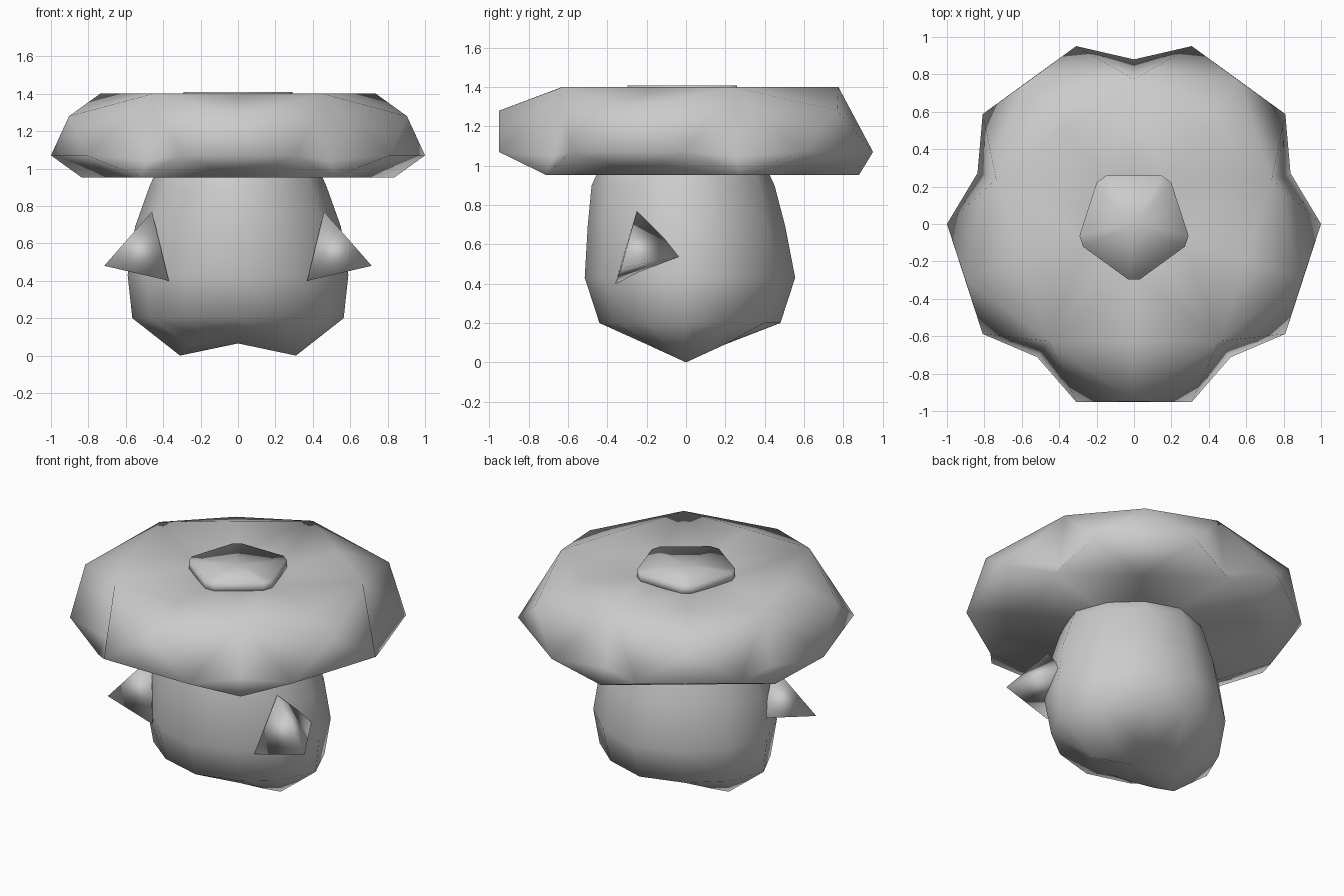
import bpy, bmesh
from math import radians, sin, cos, tau

cube = bpy.data.objects.get("Cube")
if cube:
    bpy.data.objects.remove(cube)

# One plain clay colour
clay = bpy.data.materials.new("clay grey")
clay.use_nodes = True
clay.diffuse_color = (0.6, 0.6, 0.6, 1)
clay.node_tree.nodes["Principled BSDF"].inputs["Base Color"].default_value = (0.6, 0.6, 0.6, 1)


def finish(name, bm):
    bmesh.ops.recalc_face_normals(bm, faces=bm.faces)
    mesh = bpy.data.meshes.new(name)
    bm.to_mesh(mesh)
    bm.free()
    mesh.materials.append(clay)
    mesh.shade_smooth()
    obj = bpy.data.objects.new(name, mesh)
    bpy.context.collection.objects.link(obj)


def loft(bm, rings, top, bottom):
    """Bridge rings of points and close each end with a fan to a centre point."""
    loops = [[bm.verts.new(p) for p in ring] for ring in rings]
    n = len(loops[0])
    for a, b in zip(loops, loops[1:]):
        for i in range(n):
            j = (i + 1) % n
            bm.faces.new((a[i], a[j], b[j], b[i]))
    for loop, z in ((loops[0], top), (loops[-1], bottom)):
        centre = bm.verts.new((0, 0, z))
        for i in range(n):
            bm.faces.new((loop[i], loop[(i + 1) % n], centre))


def polar(r, degrees, z):
    return (r * cos(radians(degrees)), r * sin(radians(degrees)), z)


# Cap: five identical sectors, each with a ridge point and a notch
cap = bmesh.new()


def five(r, offset, z):
    return [cap.verts.new(polar(r, 72 * k - 90 + offset, z)) for k in range(5)]


dish_ridge, dish_notch = five(0.27, 0, 1.355), five(0.27, 36, 1.355)
top_ridge, top_notch = five(0.63, 0, 1.40), five(0.775, 36, 1.40)
shoulder = five(0.95, 0, 1.28)
rim_a, rim_b = five(1.0, 18, 1.07), five(1.0, 54, 1.07)
valley = five(0.83, 36, 1.05)
low_ridge, low_notch = five(0.71, 0, 0.953), five(0.88, 36, 0.953)
dish_centre = cap.verts.new((0, 0, 1.355))
base_centre = cap.verts.new((0, 0, 0.953))
for k in range(5):
    n = (k + 1) % 5
    # Each half sector runs from a ridge to the notch between ridges
    for r, rim in ((k, rim_a[k]), (n, rim_b[k])):
        for face in (
            (dish_centre, dish_ridge[r], dish_notch[k]),
            (dish_ridge[r], top_ridge[r], top_notch[k], dish_notch[k]),
            (top_ridge[r], shoulder[r], top_notch[k]),
            (shoulder[r], rim, top_notch[k]),
            (top_notch[k], rim, valley[k]),
            (valley[k], rim, low_notch[k]),
            (rim, low_ridge[r], low_notch[k]),
            (low_ridge[r], base_centre, low_notch[k]),
        ):
            cap.faces.new(face)
    # Faces that straddle a ridge
    cap.faces.new((shoulder[n], rim_b[k], rim_a[n]))
    cap.faces.new((low_ridge[n], rim_a[n], rim_b[k]))
finish("cap", cap)

# Knob: bevelled pentagon plug sitting in the dish of the cap
knob = bmesh.new()
loft(knob, [[polar(0.298, 72 * k - 90 + d, z) for k in range(5) for d in (-6, 6)]
            for z in (1.408, 1.34)], 1.408, 1.34)
finish("knob", knob)


def body_ring(z, half_x, front, back):
    ring = []
    for i in range(12):
        a = tau * i / 12
        s = 1 if i % 3 == 0 else 0.955
        ring.append((s * half_x * cos(a), s * (back if sin(a) > 0 else front) * sin(a), z))
    return ring


# Stem: rounded body resting on two low foot points
stem = bmesh.new()
feet = [(x, y, 0.11 * abs(y) / 0.24) for x, y, _ in body_ring(0, 0.31, 0.24, 0.24)]
loft(stem, [
    body_ring(1.05, 0.41, 0.41, 0.38),
    body_ring(0.90, 0.475, 0.48, 0.45),
    body_ring(0.69, 0.55, 0.50, 0.505),
    body_ring(0.43, 0.59, 0.515, 0.555),
    body_ring(0.20, 0.565, 0.44, 0.48),
    feet,
], 1.05, 0.065)
finish("stem", stem)

# Arms: pointed three-sided spikes, mirrored, with their bases sunk in the stem
for side, label in ((1, "left"), (-1, "right")):
    arm = bmesh.new()
    tip, upper, rear, lower = [arm.verts.new((side * x, y, z)) for x, y, z in (
        (0.715, -0.33, 0.48), (0.46, -0.25, 0.77), (0.55, -0.02, 0.54), (0.37, -0.36, 0.40))]
    for face in ((tip, upper, rear), (tip, rear, lower), (tip, lower, upper), (upper, lower, rear)):
        arm.faces.new(face)
    finish(label + "_arm", arm)
